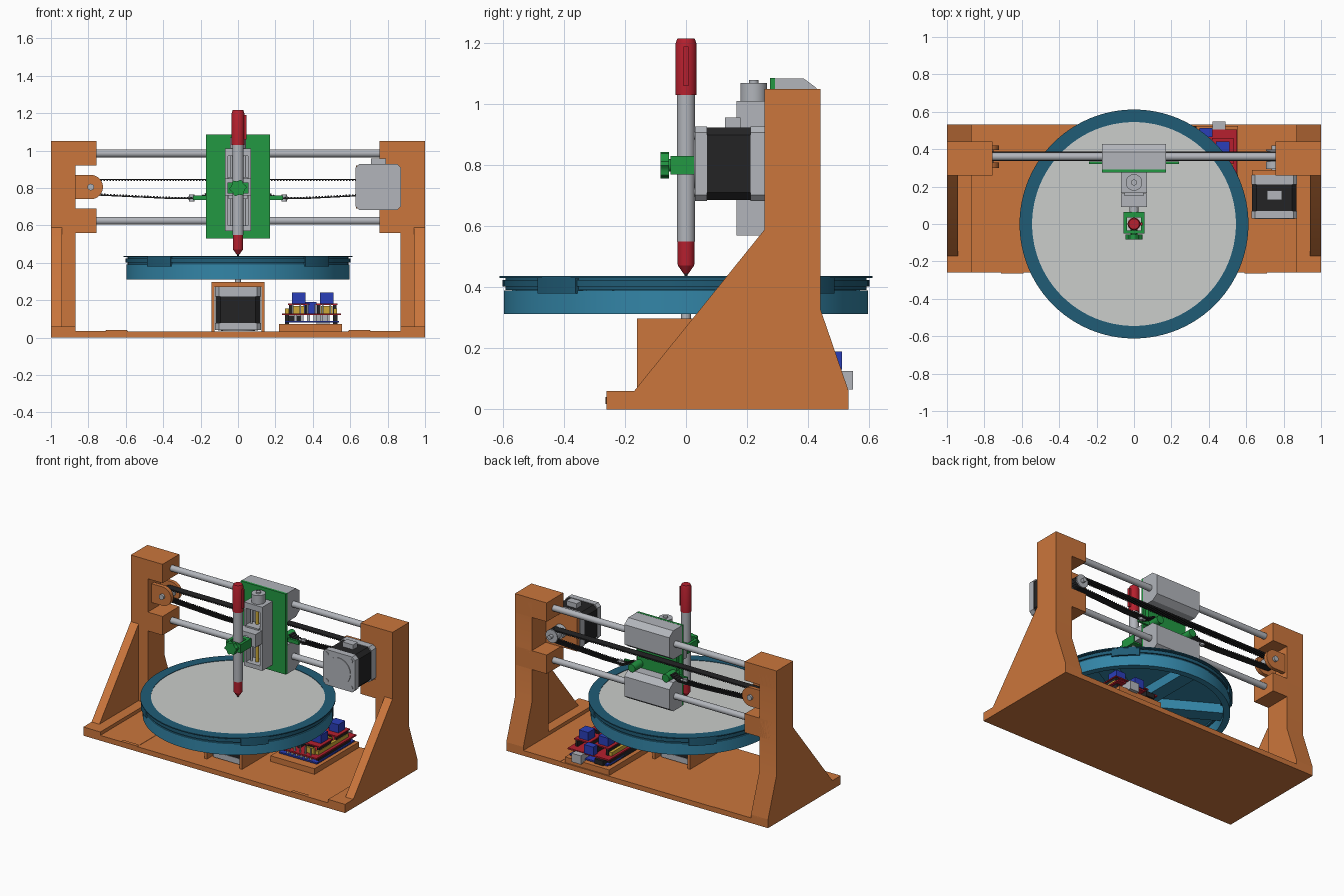
import bpy, bmesh, math
from mathutils import Vector

if "Cube" in bpy.data.objects:
    bpy.data.objects.remove(bpy.data.objects["Cube"])

def material(name, r, g, b):
    m = bpy.data.materials.new(name)
    lin = [((c / 255 + 0.055) / 1.055) ** 2.4 for c in (r, g, b)]
    m.diffuse_color = (*lin, 1)
    m.use_nodes = True
    m.node_tree.nodes["Principled BSDF"].inputs["Base Color"].default_value = m.diffuse_color
    return m

ORANGE = material("orange plastic", 203, 118, 60)
GRAY = material("gray metal", 178, 181, 187)
TEAL = material("light teal", 51, 133, 167)
DARK = material("dark teal", 32, 92, 118)
GREEN = material("green plastic", 34, 152, 66)
RED = material("red plastic", 182, 32, 46)
BLACK = material("black", 36, 36, 37)
PAPER = material("paper", 203, 205, 203)
GOLD = material("brass yellow", 205, 170, 55)
BLUE = material("circuit blue", 42, 62, 185)

def finish(name, mat, bm):
    bmesh.ops.recalc_face_normals(bm, faces=bm.faces[:])
    me = bpy.data.meshes.new(name)
    bm.to_mesh(me)
    bm.free()
    me.materials.append(mat)
    me.polygons.foreach_set("use_smooth", [True] * len(me.polygons))
    me.set_sharp_from_angle(angle=math.radians(32))
    ob = bpy.data.objects.new(name, me)
    bpy.context.collection.objects.link(ob)
    return ob

def place(axis, u, v, t):
    return {'x': (t, u, v), 'y': (u, t, v), 'z': (u, v, t)}[axis]

def prism(name, mat, pts, axis, a, b):
    """Extrude a flat outline along an axis from a to b."""
    bm = bmesh.new()
    lo = [bm.verts.new(place(axis, u, v, a)) for u, v in pts]
    hi = [bm.verts.new(place(axis, u, v, b)) for u, v in pts]
    bm.faces.new(lo)
    bm.faces.new(hi)
    for i in range(len(pts)):
        j = (i + 1) % len(pts)
        bm.faces.new((lo[i], lo[j], hi[j], hi[i]))
    return finish(name, mat, bm)

def box(name, mat, x0, x1, y0, y1, z0, z1):
    return prism(name, mat, [(x0, y0), (x1, y0), (x1, y1), (x0, y1)], 'z', z0, z1)

def cyl(name, mat, axis, u, v, r, a, b, n=32):
    pts = [(u + r * math.cos(2 * math.pi * i / n), v + r * math.sin(2 * math.pi * i / n)) for i in range(n)]
    return prism(name, mat, pts, axis, a, b)

def lathe(name, mat, pts, n=48, x=0, y=0):
    """Spin an (r, z) profile about a vertical axis; closed loop of points."""
    bm = bmesh.new()
    vs = [bm.verts.new((x + r, y, z)) for r, z in pts]
    es = [bm.edges.new((vs[i], vs[(i + 1) % len(vs)])) for i in range(len(vs))]
    bmesh.ops.spin(bm, geom=vs + es, cent=(x, y, 0), axis=(0, 0, 1), angle=2 * math.pi, steps=n, use_merge=True)
    bmesh.ops.remove_doubles(bm, verts=bm.verts[:], dist=1e-5)
    return finish(name, mat, bm)

def octagon(u, v, h, c):
    return [(u + a, v + b) for a, b in ((-h, c - h), (c - h, -h), (h - c, -h), (h, c - h),
                                        (h, h - c), (h - c, h), (c - h, h), (-h, h - c))]

def motor(name, axis, u, v, a, b):
    w = b - a
    for part, mat, s, e, h, c in (("cap", GRAY, 0, .17, .122, .02), ("body", BLACK, .17, .78, .119, .025),
                                  ("flange", GRAY, .78, 1, .122, .02)):
        prism(f"{name}_{part}", mat, octagon(u, v, h, c), axis, a + s * w, a + e * w)
    cyl(name + "_cap_disc", GRAY, axis, u, v, .09, a - .004, a + .01, 48)
    for su in (-1, 1):
        for sv in (-1, 1):
            cyl(name + "_screw", GRAY, axis, u + su * .093, v + sv * .093, .014, a - .003, a + .01, 16)
    prism(name + "_connector", GRAY, [(u - .04, v + .1), (u + .04, v + .1), (u + .04, v + .152), (u - .04, v + .152)],
          axis, a + .42 * w, a + .64 * w)

# Base plate with raised ends and joining clips
box("base_plate", ORANGE, -.87, .87, -.26, .533, 0, .034)
for s in (-1, 1):
    box("base_end", ORANGE, *sorted((s * .87, s)), -.26, .533, 0, .06)
    box("base_seam", ORANGE, *sorted((s * .587, s * .87)), -.26, .533, .03, .036)
    prism("base_clip", ORANGE, [(s * .59, .04), (s * .71, .04), (s * .68, .018), (s * .62, .018)], 'y', -.264, -.24)
    # Tower column, front gusset and rod blocks
    prism("tower_column", ORANGE, [(.258, .05), (.533, .05), (.533, .06), (.44, .33), (.44, 1.05), (.258, 1.05)],
          'x', s * .87, s)
    prism("tower_gusset", ORANGE, [(-.17, .05), (.27, .05), (.27, .6), (.258, .59), (-.17, .06)], 'x', s * .94, s)
    for z0, z1 in ((.56, .69), (.92, 1.05)):
        box("rod_block", ORANGE, *sorted((s * .757, s * .99)), .258, .44, z0, z1)

# Guide rods
for z in (.985, .625):
    cyl("guide_rod", GRAY, 'x', .36, z, .021, -.8, .8)

# Idler bracket and pulley on the left
arc = [(-.787 + .065 * math.cos(t), .805 + .065 * math.sin(t)) for t in [math.pi * (i / 16 - .5) for i in range(17)]]
for y0, y1 in ((.30, .328), (.395, .42)):
    prism("idler_tab", ORANGE, [(-.88, .87), (-.88, .74)] + arc, 'y', y0, y1)
cyl("idler_pulley", GRAY, 'y', -.787, .805, .036, .328, .395)
cyl("idler_bolt", GRAY, 'y', -.787, .805, .018, .285, .435, 16)

# Arm motor, mount plate and drive pulley on the right
motor("arm_motor", 'y', .75, .805, .03, .262)
box("motor_mount", ORANGE, .63, .88, .262, .288, .69, .92)
cyl("drive_shaft", GRAY, 'y', .75, .805, .014, .28, .42, 16)
for y0, y1, r in ((.295, .335, .045), (.335, .39, .035), (.39, .397, .045)):
    cyl("drive_pulley", GRAY, 'y', .75, .805, r, y0, y1)

# Toothed belt following its path round both pulleys
def turn(cx, a0):
    return [(cx + .04 * math.cos(a0 - math.pi * i / 10), .805 + .04 * math.sin(a0 - math.pi * i / 10)) for i in range(11)]
path = [(-.15, .775), (-.21, .745), (-.36, .745)] + turn(-.787, -math.pi / 2) + turn(.75, math.pi / 2) \
    + [(.36, .745), (.21, .745), (.15, .775)]
bm = bmesh.new()
def belt_piece(p, q, lo, hi):
    d = (Vector(q) - Vector(p)).normalized()
    n = Vector((d.y, -d.x))
    ring = [Vector(a) + n * k for a, k in ((p, lo), (q, lo), (q, hi), (p, hi))]
    f = [bm.verts.new((v.x, .337, v.y)) for v in ring]
    g = [bm.verts.new((v.x, .388, v.y)) for v in ring]
    bm.faces.new(f)
    bm.faces.new(g)
    for i in range(4):
        bm.faces.new((f[i], f[(i + 1) % 4], g[(i + 1) % 4], g[i]))
for p, q in zip(path, path[1:]):
    belt_piece(p, q, -.004, .003)
    P, Q = Vector(p), Vector(q)
    count = int((Q - P).length / .016)
    for k in range(count if count > 2 else 0):
        belt_piece(P.lerp(Q, (k + .2) / count), P.lerp(Q, (k + .7) / count), .003, .008)
finish("drive_belt", BLACK, bm)

# Carriage plate, rod bearing blocks and belt clamps
box("carriage_plate", GREEN, -.172, .172, .275, .292, .53, 1.086)
for z in (.985, .627):
    prism("bearing_block", GRAY, [(.292, z - .098), (.385, z - .098), (.428, z - .068), (.428, z + .068),
                                  (.385, z + .1), (.292, z + .1)], 'x', -.172, .172)
box("clamp_base", GREEN, -.15, .15, .29, .32, .72, .89)
for s in (-1, 1):
    cyl("belt_clamp", GREEN, 'y', s * .13, .755, .027, .29, .41, 20)
    box("clamp_arm", GREEN, *sorted((s * .12, s * .24)), .32, .335, .735, .76)
    cyl("clamp_bolt", GRAY, 'z', s * .247, .362, .014, .727, .765, 12)
    cyl("clamp_pin", GRAY, 'x', .362, .746, .011, s * .215, s * .265, 12)

# Vertical screw slide with its small motor
box("slide_back", GRAY, -.07, .07, .25, .275, .57, 1.01)
for s in (-1, 1):
    box("slide_wall", GRAY, *sorted((s * .054, s * .07)), .165, .25, .57, 1.01)
    cyl("slide_rod", GRAY, 'z', s * .036, .2, .007, .59, .98, 12)
for z0, z1 in ((.57, .6), (.97, 1.01)):
    box("slide_end", GRAY, -.06, .06, .165, .255, z0, z1)
cyl("lead_screw", GOLD, 'z', 0, .21, .011, .59, .98, 16)
cyl("slide_motor", GRAY, 'z', 0, .222, .044, 1.01, 1.07, 40)
cyl("slide_motor_hub", GRAY, 'z', 0, .222, .016, 1.07, 1.08, 20)
box("slide_block", GRAY, -.05, .05, .15, .225, .74, .86)
box("slide_carriage", GRAY, -.07, .07, .09, .162, .76, .85)

# Pen holder with knob
for s in (-1, 1):
    box("holder_side", GREEN, *sorted((s * .037, s * .056)), -.05, .065, .77, .83)
box("holder_front", GREEN, -.05, .05, -.05, -.036, .77, .83)
box("holder_back", GREEN, -.05, .05, .035, .065, .77, .83)
cyl("holder_bolt", GRAY, 'y', 0, .8, .025, .06, .095, 20)
cyl("knob_screw", GREEN, 'y', 0, .8, .02, -.07, -.03, 20)
knob = [(r * math.cos(math.pi * i / 12), .8 + r * math.sin(math.pi * i / 12))
        for i in range(24) for r in [.045 if i % 4 < 2 else .037]]
prism("holder_knob", GREEN, knob, 'y', -.083, -.055)

# Pen
lathe("pen_barrel", GRAY, [(0, .55), (.03, .55), (.03, 1.03), (0, 1.03)], 32)
lathe("pen_cap", RED, [(0, 1.03), (.034, 1.03), (.034, 1.2), (.028, 1.216), (0, 1.216)], 32)
box("pen_clip", RED, .03, .045, -.008, .008, 1.06, 1.19)
lathe("pen_nose", RED, [(0, .552), (.028, .552), (.027, .472), (.009, .446), (0, .446)], 32)
lathe("pen_tip", BLACK, [(0, .45), (.008, .45), (.004, .435), (0, .435)], 16)

# Turntable: body, dark rim with lip, paper, spokes and corner clips
lathe("table_body", TEAL, [(.555, .312), (.597, .312), (.597, .39), (.56, .39), (.56, .425), (0, .425), (0, .405), (.555, .405)], 96)
lathe("table_rim", DARK, [(.54, .392), (.592, .392), (.592, .402), (.601, .402), (.601, .424), (.592, .424),
                          (.592, .43), (.612, .43), (.612, .437), (.545, .437), (.545, .425), (.54, .425)], 96)
cyl("paper_disc", PAPER, 'z', 0, 0, .546, .424, .434, 96)
cyl("table_hub", TEAL, 'z', 0, 0, .11, .325, .41, 40)
for k in range(6):
    sp = box("table_spoke", TEAL, .05, .57, -.05, .05, .34, .41)
    sp.rotation_euler.z = math.radians(60 * k + 30)
for k in range(4):
    c = prism("table_clip", DARK, [(.565, -.088), (.6, -.088), (.609, -.045), (.609, .045), (.6, .088), (.565, .088)],
              'z', .38, .43)
    c.rotation_euler.z = math.radians(45 + 90 * k)

# Table motor in its open housing
motor("table_motor", 'z', 0, 0, .04, .27)
box("housing_top", ORANGE, -.143, .143, -.16, .16, .27, .298)
for s in (-1, 1):
    box("housing_side", ORANGE, *sorted((s * .125, s * .143)), -.16, .16, .03, .28)
cyl("table_shaft", GRAY, 'z', 0, 0, .016, .26, .34, 20)

# Electronics tray with two stacked boards
box("board_tray", ORANGE, .22, .557, .04, .525, .03, .073)
box("lower_board", BLUE, .25, .54, .09, .5, .08, .09)
box("data_socket", GRAY, .42, .49, .42, .548, .065, .125)
box("power_socket", BLACK, .27, .335, .42, .52, .085, .118)
box("shield_board", RED, .235, .55, .07, .505, .12, .13)
for x in (.262, .52):
    box("board_header", BLACK, x - .012, x + .012, .12, .47, .073, .122)
    box("pin_strip", GOLD, x - .01, x + .01, .12, .45, .13, .155)
for i in range(6):
    box("chip_legs", GRAY, .3 + i * .035, .315 + i * .035, .1, .12, .08, .122)
    box("front_pins", GRAY, .29 + i * .04, .298 + i * .04, .085, .093, .13, .18)
for x in (.325, .475):
    for y in (.2, .39):
        for s in (-1, 1):
            box("driver_socket", BLACK, x + s * .043 - .009, x + s * .043 + .009, y - .065, y + .065, .13, .175)
        box("driver_board", RED, x - .058, x + .058, y - .07, y + .07, .175, .183)
        box("driver_capacitor", BLUE, x - .036, x + .036, y - .025, y + .05, .183, .24)
        box("driver_strip", GOLD, x - .03, x + .03, y - .09, y - .075, .13, .17)
box("wire_terminal", BLUE, .35, .42, .465, .512, .13, .19)
